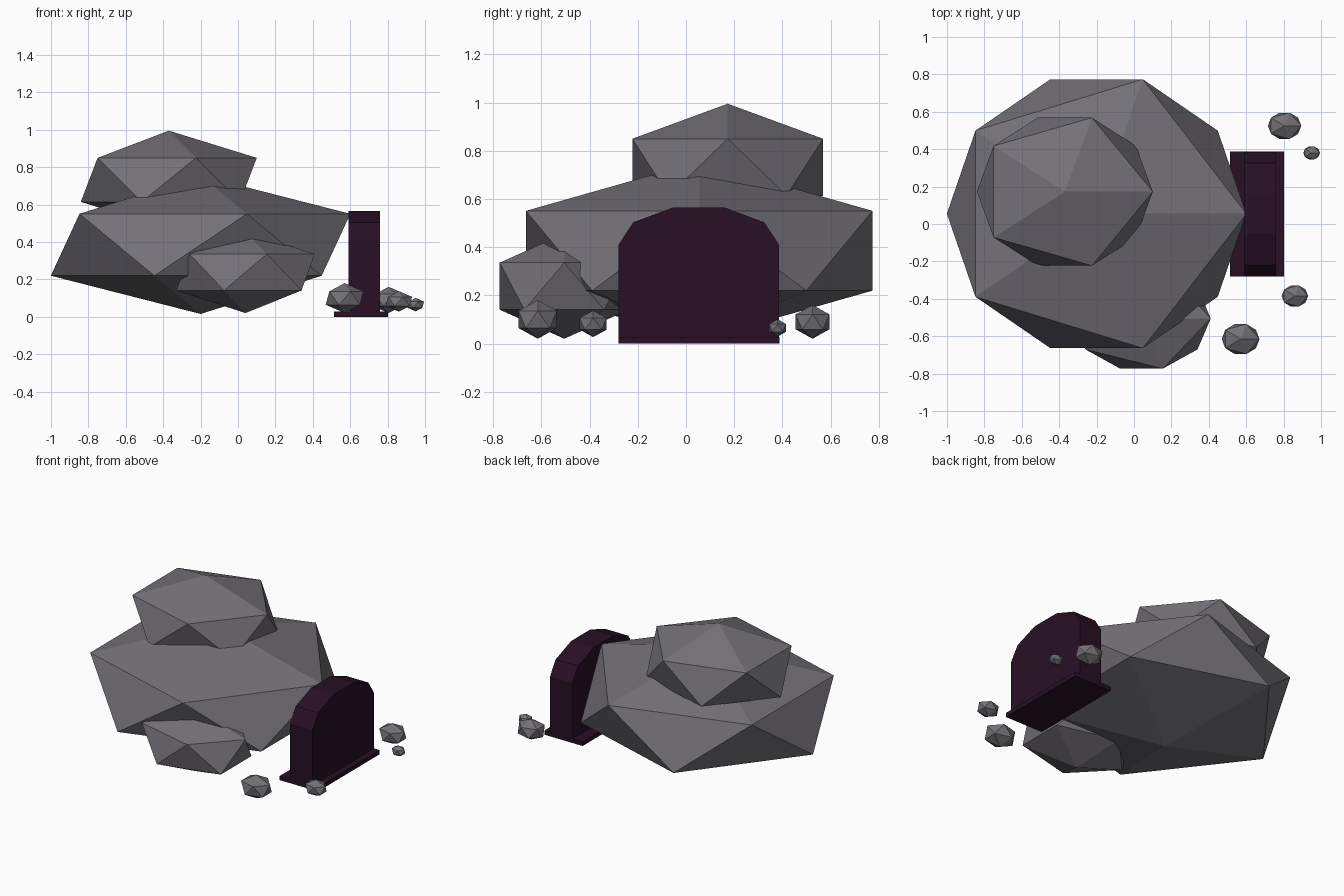
import bpy
import bmesh

cube = bpy.data.objects.get("Cube")
if cube:
    bpy.data.objects.remove(cube, do_unlink=True)


def make_material(name, color):
    mat = bpy.data.materials.new(name)
    mat.use_nodes = True
    mat.diffuse_color = color
    mat.node_tree.nodes["Principled BSDF"].inputs["Base Color"].default_value = color
    return mat


STONE = make_material("grey_stone", (0.175, 0.166, 0.185, 1))
DARK = make_material("dark_purple", (0.021, 0.005, 0.018, 1))


def add_object(name, bm, mat):
    bmesh.ops.recalc_face_normals(bm, faces=bm.faces)
    mesh = bpy.data.meshes.new(name)
    bm.to_mesh(mesh)
    bm.free()
    mesh.materials.append(mat)
    obj = bpy.data.objects.new(name, mesh)
    bpy.context.collection.objects.link(obj)
    return obj


def rock(name, center, radii):
    """Flat-faced twenty-sided boulder stretched along each axis."""
    bm = bmesh.new()
    bmesh.ops.create_icosphere(bm, subdivisions=1, radius=1)
    bmesh.ops.scale(bm, vec=radii, verts=bm.verts)
    bmesh.ops.translate(bm, vec=center, verts=bm.verts)
    return add_object(name, bm, STONE)


def slab(name, profile, x_min, x_max, mat):
    """Outline in y and z, extruded along x."""
    bm = bmesh.new()
    face = bm.faces.new([bm.verts.new((x_min, y, z)) for y, z in profile])
    out = bmesh.ops.extrude_face_region(bm, geom=[face])
    moved = [v for v in out["geom"] if isinstance(v, bmesh.types.BMVert)]
    bmesh.ops.translate(bm, vec=(x_max - x_min, 0, 0), verts=moved)
    # The starting face is kept by the extrusion and closes the back
    return add_object(name, bm, mat)


# Stacked boulders
rock("main_boulder", (-0.2, 0.055, 0.385), (0.895, 0.845, 0.37))
rock("upper_boulder", (-0.37, 0.173, 0.732), (0.526, 0.465, 0.263))
rock("side_boulder", (0.04, -0.505, 0.238), (0.414, 0.315, 0.218))

# Loose pebbles around the doorway
pebbles = [
    ((0.57, -0.615, 0.1), (0.113, 0.094, 0.08)),
    ((0.86, -0.385, 0.082), (0.079, 0.066, 0.055)),
    ((0.805, 0.525, 0.09), (0.1, 0.082, 0.07)),
    ((0.95, 0.38, 0.065), (0.05, 0.041, 0.036)),
]
for i, (center, radii) in enumerate(pebbles, 1):
    rock(f"pebble_{i}", center, radii)

# Arched doorway, mirrored about its centre line
MID = 0.053
half = [(0.333, 0.0), (0.333, 0.41), (0.272, 0.503), (0.105, 0.565)]
arch = [(MID + y, z) for y, z in half] + [(MID - y, z) for y, z in reversed(half)]
slab("doorway_arch", arch, 0.59, 0.76, DARK)

# Threshold under the doorway
sill = [(MID + 0.334, 0), (MID + 0.334, 0.028), (MID - 0.334, 0.028), (MID - 0.334, 0)]
slab("doorway_threshold", sill, 0.512, 0.803, DARK)
